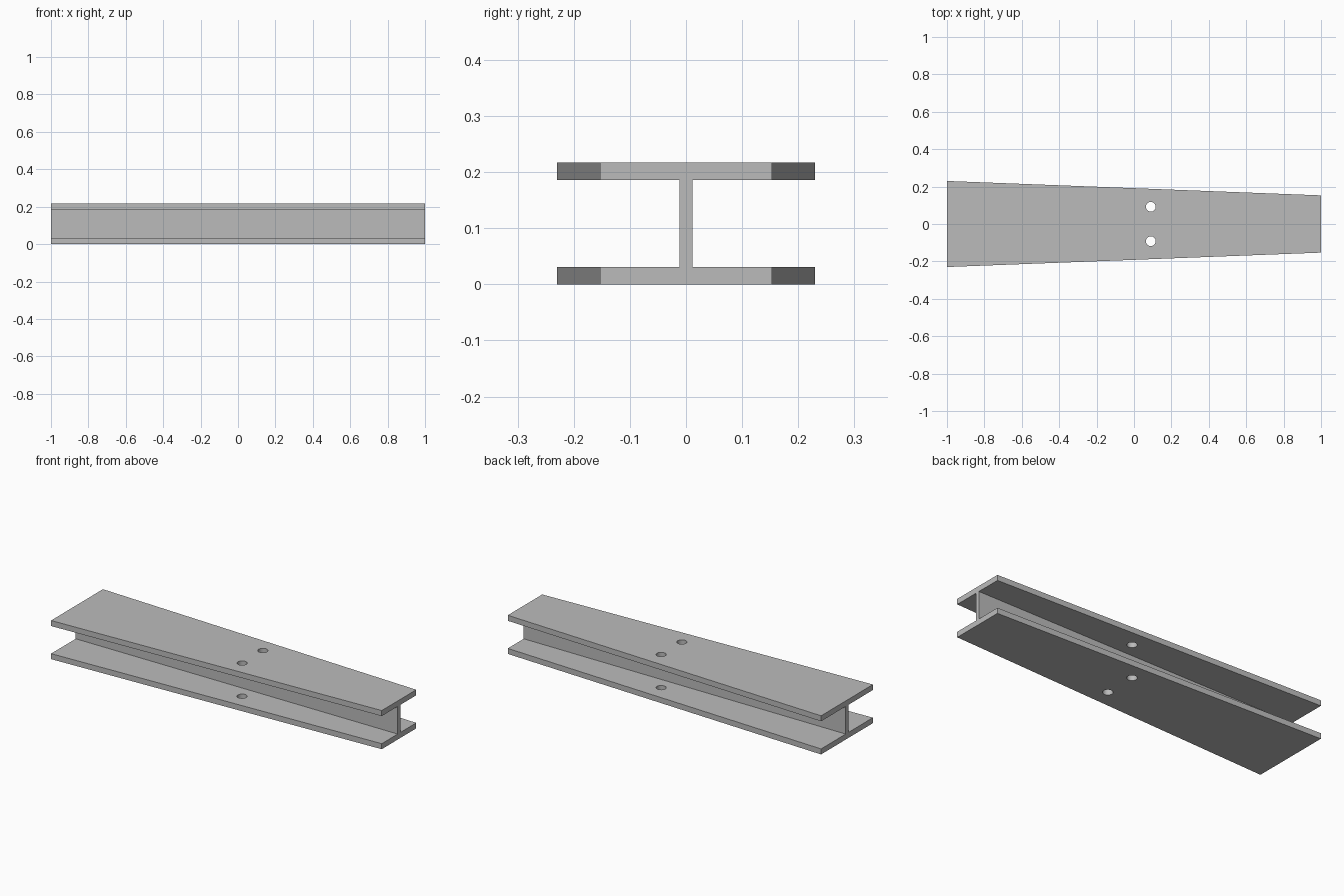
import bpy, bmesh, math

cube = bpy.data.objects.get("Cube")
if cube:
    bpy.data.objects.remove(cube, do_unlink=True)

HEIGHT, FLANGE, WEB = 0.217, 0.031, 0.0115    # overall height, flange thickness, half web
WIDE, NARROW = 0.23, 0.153                    # half flange width at each end
HOLE_X, HOLE_Y, HOLE_R = 0.09, 0.092, 0.026

steel = bpy.data.materials.new("grey steel")
steel.use_nodes = True
grey = (0.5, 0.5, 0.5, 1)
steel.diffuse_color = grey
steel.node_tree.nodes["Principled BSDF"].inputs["Base Color"].default_value = grey


def profile(bm, x, half):
    """I-shaped outline at one end of the beam."""
    low, high = FLANGE, HEIGHT - FLANGE
    side = [(half, 0), (half, low), (WEB, low), (WEB, high), (half, high), (half, HEIGHT)]
    outline = side + [(-y, z) for y, z in reversed(side)]
    return [bm.verts.new((x, y, z)) for y, z in outline]


# Tapered beam: two end outlines joined by long faces
bm = bmesh.new()
wide_end, narrow_end = profile(bm, -1, WIDE), profile(bm, 1, NARROW)
bm.faces.new(wide_end)
bm.faces.new(narrow_end)
for i in range(len(wide_end)):
    j = (i + 1) % len(wide_end)
    bm.faces.new((wide_end[i], wide_end[j], narrow_end[j], narrow_end[i]))
bmesh.ops.recalc_face_normals(bm, faces=bm.faces)
mesh = bpy.data.meshes.new("tapered_beam")
bm.to_mesh(mesh)
bm.free()
mesh.materials.append(steel)
beam = bpy.data.objects.new("tapered_beam", mesh)
bpy.context.collection.objects.link(beam)

# Bolt holes through both flanges, one on each side of the web
cutters = []
for side in (-1, 1):
    bpy.ops.mesh.primitive_cylinder_add(vertices=32, radius=HOLE_R, depth=1,
                                        location=(HOLE_X, side * HOLE_Y, HEIGHT / 2))
    cutter = bpy.context.object
    cutter.name = "bolt_hole_cutter"
    cutter.hide_render = True
    cutter.data.materials.append(steel)
    cut = beam.modifiers.new("bolt_hole", "BOOLEAN")
    cut.operation, cut.solver, cut.object = "DIFFERENCE", "EXACT", cutter
    cutters.append(cutter)

bpy.ops.object.select_all(action="DESELECT")
beam.select_set(True)
bpy.context.view_layer.objects.active = beam
for name in [m.name for m in beam.modifiers]:
    bpy.ops.object.modifier_apply(modifier=name)
for cutter in cutters:
    bpy.data.objects.remove(cutter, do_unlink=True)
bpy.ops.object.shade_smooth_by_angle(angle=math.radians(30))
